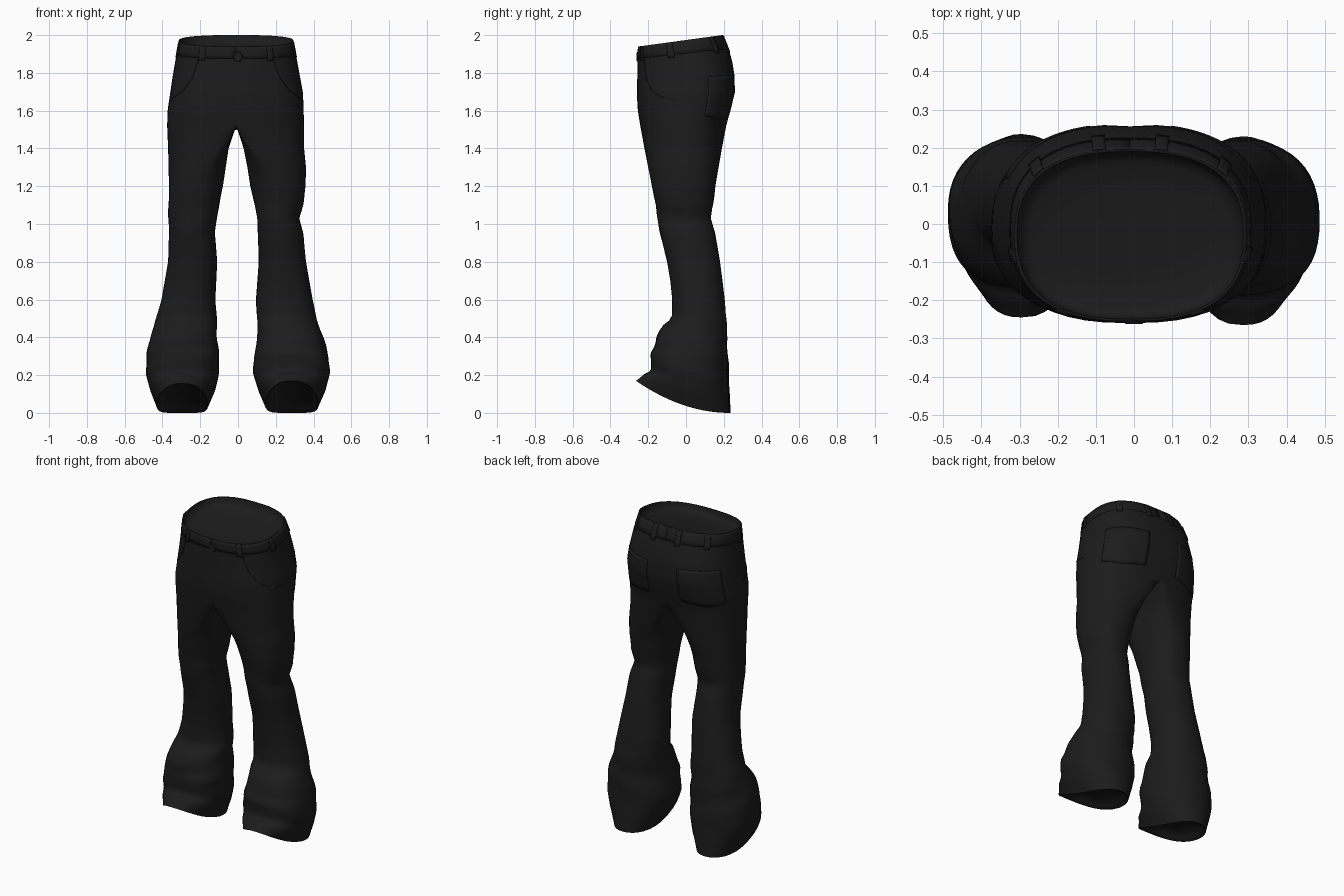
import bpy, bmesh, math
from mathutils import Vector

if "Cube" in bpy.data.objects:
    bpy.data.objects.remove(bpy.data.objects["Cube"])

black = bpy.data.materials.new("black denim")
black.diffuse_color = (0.0115, 0.0115, 0.0115, 1)
black.use_nodes = True
black.node_tree.nodes["Principled BSDF"].inputs["Base Color"].default_value = black.diffuse_color

# Profiles by level: depth (front y, back y), and outer / inner x for each leg
DEPTH = [(0, -.265, .23), (.1, -.225, .226), (.16, -.185, .222), (.3, -.185, .218), (.4, -.16, .215),
         (.46, -.125, .215), (.5, -.075, .213), (.6, -.073, .205), (.7, -.083, .193), (.8, -.1, .18),
         (.95, -.137, .155), (1.03, -.15, .13), (1.1, -.16, .143), (1.2, -.18, .155), (1.4, -.22, .19),
         (1.52, -.242, .213), (1.6, -.255, .238), (1.7, -.26, .262), (1.8, -.258, .258), (1.9, -.257, .235), (2, -.254, .195)]
RIGHT = [(0, .425, .145), (.1, .465, .105), (.2, .487, .08), (.3, .482, .085), (.37, .46, .103), (.5, .415, .1),
         (.6, .395, .095), (.8, .36, .11), (.95, .345, .105), (1.03, .325, .1), (1.1, .345, .09), (1.2, .358, .065),
         (1.3, .36, .05), (1.4, .35, .03), (1.52, .35, -.01), (1.7, .344, -.01), (1.8, .327, -.01), (2, .293, -.01)]
LEFT = [(0, .43, .16), (.1, .465, .12), (.2, .49, .1), (.3, .482, .1), (.42, .46, .11), (.46, .445, .11),
        (.6, .405, .12), (.8, .37, .11), (.95, .365, .122), (1.05, .37, .11), (1.2, .365, .08),
        (1.4, .37, .05), (1.52, .375, .01), (1.6, .373, .01), (1.8, .345, .01), (2, .313, .01)]
CROTCH, M, K = 1.52, 25, 15


def look(table, l):
    for a, b in zip(table, table[1:]):
        if l <= b[0]:
            t = max(0, (l - a[0]) / (b[0] - a[0]))
            return [p + (q - p) * t for p, q in zip(a[1:], b[1:])]
    return table[-1][1:]


def spow(v, e):
    return math.copysign(abs(v) ** e, v)


def smooth(t):
    t = min(1, max(0, t))
    return t * t * (3 - 2 * t)


def surf(side, deg, l, off=0.0):
    """Point on the cloth: -90 front, 0 outer side, 90 back, 180 inner side."""
    front, back = look(DEPTH, l)
    out, inn = look(RIGHT if side > 0 else LEFT, l)
    low = smooth((.5 - l) / .3)
    if side < 0:     # left flare sits slightly further back
        front, back = front + .02 * low, back + .006 * low
    c, s = math.cos(math.radians(deg)), math.sin(math.radians(deg))
    cy, h = (front + back) / 2, (back - front) / 2
    w = smooth((CROTCH - l) / .35)
    xd = inn + (out - inn) * spow(c, .8) if c > 0 else inn
    mid, half = (inn + out) / 2, (out - inn) / 2
    e = .9 - (.09 * low if s < 0 else 0)
    xe = mid + half * spow(c, e)
    x = xd + (xe - xd) * w
    y = cy + h * spow(s, .8 + (e - .8) * w)
    # cloth folds at the knee and around the flare
    amp = .010 * math.exp(-((l - 1.05) / .15) ** 2) + .020 * math.exp(-((l - .36) / .15) ** 2)
    ph = 1.3 if side > 0 else 3.1
    k = w * amp * (math.sin(34 * l + 2 * math.radians(deg) + ph) + .6 * math.sin(5 * math.radians(deg) + 13 * l + ph))
    x, y = x + (x - mid) * k, y + (y - cy) * k
    # seat cleft
    if CROTCH < l < 1.85 and s > 0:
        y -= .006 * math.exp(-((x - inn) / .05) ** 2) * math.sin(math.pi * (l - CROTCH) / .33)
    x, y = x + c * off, y + s * off
    z = l
    if l < .35:      # slanted hem
        hem = .17 * ((.23 - min(y, .23)) / .495) ** 2
        z = hem + l / .35 * (.35 - hem)
    if l > 1.6:      # waist dips at the front
        z += (min(0, -.06 + .136 * (y + .25))) * (l - 1.6) / .4
    if l == CROTCH and c < 0:
        z -= .02 * c * c
    return Vector((side * x, y, z))


def finish(name, bm, angle=50):
    bmesh.ops.remove_doubles(bm, verts=bm.verts, dist=.0004)
    bmesh.ops.recalc_face_normals(bm, faces=bm.faces)
    me = bpy.data.meshes.new(name)
    bm.to_mesh(me)
    bm.free()
    for p in me.polygons:
        p.use_smooth = True
    me.set_sharp_from_angle(angle=math.radians(angle))
    me.materials.append(black)
    ob = bpy.data.objects.new(name, me)
    bpy.context.collection.objects.link(ob)
    return ob


def skin(bm, rows, closed):
    rows = [[bm.verts.new(p) for p in r] for r in rows]
    for a, b in zip(rows, rows[1:]):
        n = len(a)
        for i in range(n if closed else n - 1):
            j = (i + 1) % n
            bm.faces.new((a[i], a[j], b[j], b[i]))
    return rows


OUTER = [-90 + 180 * i / (M - 1) for i in range(M)]
INNER = [90 + 180 * j / (K + 1) for j in range(1, K + 1)]

# Trousers: seat strips above the crotch, closed leg rings below
bm = bmesh.new()
for side in (1, -1):
    seat = [2 - (2 - CROTCH) * i / 16 for i in range(16)] + [CROTCH]
    skin(bm, [[surf(side, d, l) for d in OUTER] for l in seat], False)
    leg = [CROTCH * (1 - i / 62) for i in range(63)]
    skin(bm, [[surf(side, d, l) for d in OUTER + INNER] for l in leg], True)
finish("trousers", bm, 70)


def patch(name, side, d0, d1, l0, l1, off, thick, nd=8, nl=6, point=0.0):
    """Raised cloth plate following the trousers; point drops the lower middle."""
    bm = bmesh.new()
    rows = []
    for i in range(nl + 1):
        t = i / nl
        row = []
        for j in range(nd + 1):
            u = j / nd
            drop = point * (1 - t) * (1 - abs(2 * u - 1))
            row.append(surf(side, d0 + (d1 - d0) * u, l0 + (l1 - l0) * t - drop, off))
        rows.append(row)
    skin(bm, rows, False)
    c = Vector((0, 0, 1.75))
    ob = finish(name, bm, 40)
    # make normals point outward before thickening
    p = ob.data.polygons[0]
    if p.normal.dot(p.center - c) < 0:
        ob.data.flip_normals()
    m = ob.modifiers.new("thickness", 'SOLIDIFY')
    m.thickness, m.offset = thick, -1
    return ob


LOOPS = {"front": -60, "side": -11, "rear_side": 42, "back": 79}
for side, tag in ((1, "right"), (-1, "left")):
    patch(tag + "_waistband", side, -90, 90, 1.925, 2.0, .001, .0015, 32, 3)
    for pos, d in LOOPS.items():
        step = (surf(side, d + 2, 1.95) - surf(side, d - 2, 1.95)).length / 4
        w = .017 / step
        patch(f"{tag}_{pos}_belt_loop", side, d - w, d + w, 1.91, 1.997, .006, .005, 3, 4)
    patch(tag + "_back_pocket", side, 22, 77, 1.57, 1.785, .0015, .002, 16, 10, .02)
    # front pocket seam
    cu = bpy.data.curves.new(tag + "_front_pocket_seam", 'CURVE')
    cu.dimensions, cu.bevel_depth, cu.bevel_resolution = '3D', .0018, 1
    keys = [(1.66, -6), (1.68, -24), (1.72, -40), (1.80, -51), (1.92, -56)]
    sp = cu.splines.new('POLY')
    sp.points.add(20)
    for i, pt in enumerate(sp.points):
        l = 1.66 + .26 * (i / 20) ** 1.6
        pt.co = (*surf(side, look(keys, l)[0], l, .0005), 1)
    cu.materials.append(black)
    bpy.context.collection.objects.link(bpy.data.objects.new(cu.name, cu))


def lining(name, rim, steps, up):
    """Shallow dished lining that closes an opening; steps are (scale, depth)."""
    bm = bmesh.new()
    mid = sum(rim, Vector()) / len(rim)
    rows = [[mid + (p - mid) * f + Vector((0, 0, -up * d)) for p in rim] for f, d in steps]
    bm.faces.new(skin(bm, rows, True)[-1])
    ob = finish(name, bm, 60)
    if ob.data.polygons[-1].normal.z * up < 0:
        ob.data.flip_normals()


# Linings closing the waist and the leg openings
rim = [surf(1, d, 2.0) for d in OUTER] + [surf(-1, d, 2.0) for d in OUTER[-2:0:-1]]
lining("waist_lining", rim, ((1, 0), (.98, 0), (.965, .02), (.93, .04), (.85, .05), (.5, .056), (.02, .058)), 1)
for side, tag in ((1, "right"), (-1, "left")):
    hem = [surf(side, d, 0) for d in OUTER + INNER]
    lining(tag + "_hem_lining", hem, ((1, 0), (.96, .0), (.88, .015), (.76, .035), (.4, .05), (.02, .05)), -1)

# Waist button
bm = bmesh.new()
bmesh.ops.create_cone(bm, cap_ends=True, segments=20, radius1=.028, radius2=.022, depth=.010)
button = finish("waist_button", bm, 30)
button.rotation_euler = (math.pi / 2, 0, 0)
button.location = (0, -.257, 1.885)
